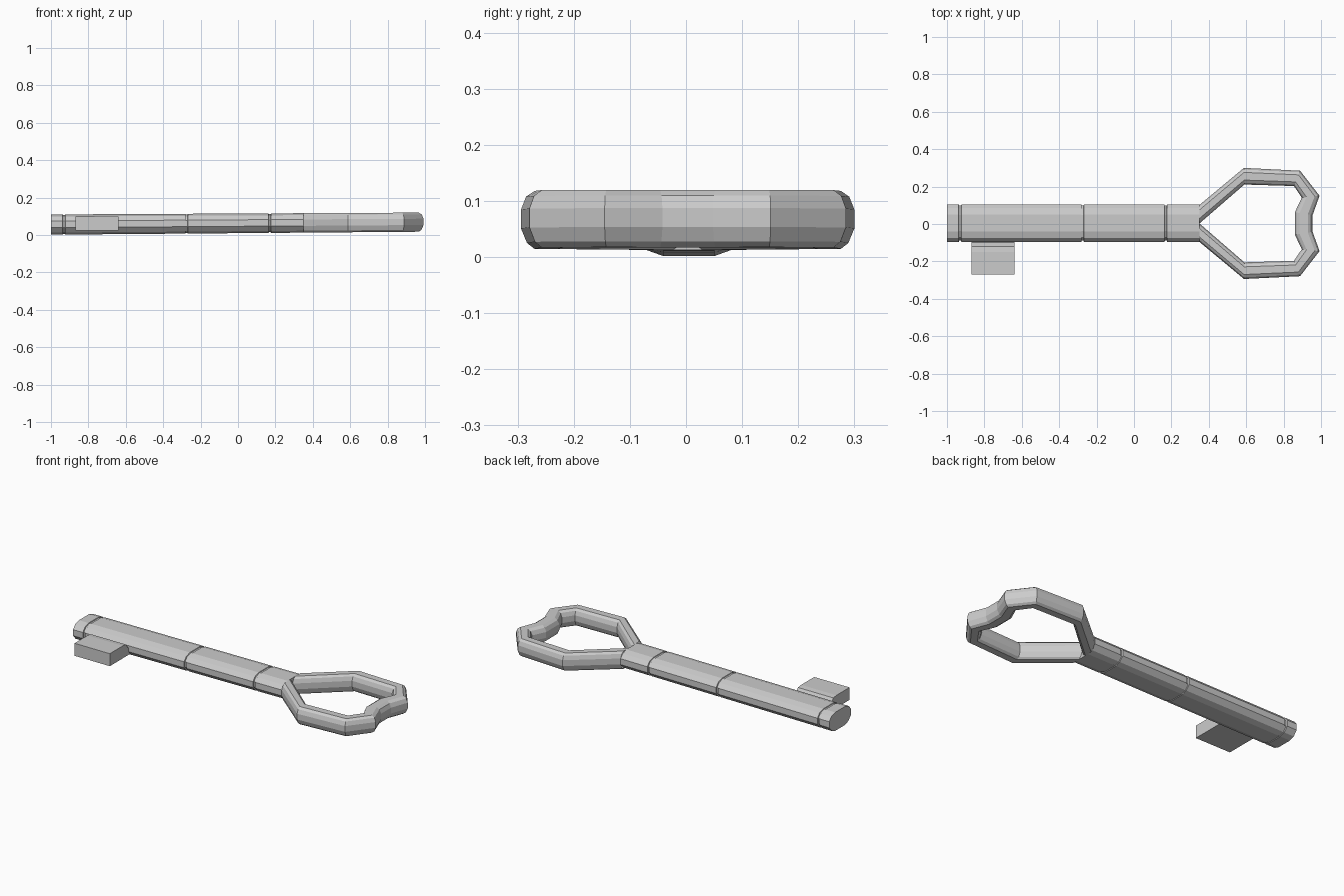
import bpy, bmesh
from mathutils import Vector

if "Cube" in bpy.data.objects:
    bpy.data.objects.remove(bpy.data.objects["Cube"])


def loft(name, rings, caps=True):
    """Skin a list of equal-length vertex rings."""
    bm = bmesh.new()
    vr = [[bm.verts.new(p) for p in ring] for ring in rings]
    n = len(vr[0])
    for a, b in zip(vr, vr[1:]):
        for i in range(n):
            j = (i + 1) % n
            bm.faces.new((a[i], a[j], b[j], b[i]))
    if caps:
        bm.faces.new(vr[0])
        bm.faces.new(vr[-1])
    bmesh.ops.recalc_face_normals(bm, faces=bm.faces)
    me = bpy.data.meshes.new(name)
    bm.to_mesh(me)
    bm.free()
    ob = bpy.data.objects.new(name, me)
    bpy.context.collection.objects.link(ob)
    return ob


# Faceted cross-section: (fraction across, fraction of height)
SECTION = [(0, .35), (0, .68), (.10, .9), (.27, 1), (.73, 1), (.90, .9),
           (1, .68), (1, .35), (.88, .1), (.73, 0), (.27, 0), (.12, .1)]


def z_range(x):
    """The key tilts slightly upward towards the bow."""
    t = (x + 1) / 2
    return 0.002 + 0.016 * t, 0.110 + 0.010 * t


def section(inner, outer, scale=1.0):
    ring = []
    for u, v in SECTION:
        u, v = 0.5 + (u - 0.5) * scale, 0.5 + (v - 0.5) * scale
        p = Vector(inner).lerp(Vector(outer), u)
        lo, hi = z_range(p.x)
        ring.append((p.x, p.y, lo + (hi - lo) * v))
    return ring


# Shaft with three thin turned grooves
stations = [(-1.0, 1.0)]
for gx in (-0.93, -0.275, 0.17):
    stations += [(gx - .007, 1), (gx - .005, .93), (gx + .005, .93), (gx + .007, 1)]
stations.append((0.35, 1.0))
loft("shaft", [section((x, -0.095), (x, 0.105), s) for x, s in stations])

# Bow: one faceted loop, inner and outer outlines mirrored about the centreline
half = [((0.35, 0.0), (0.35, 0.099)),
        ((0.59, 0.208), (0.588, 0.297)),
        ((0.855, 0.200), (0.888, 0.282)),
        ((0.897, 0.138), (0.992, 0.148)),
        ((0.860, 0.060), (0.955, 0.045))]
pairs = half + [((a[0], -a[1]), (b[0], -b[1])) for a, b in reversed(half)]
C = 0.003
loft("bow", [section((a[0], a[1] + C), (b[0], b[1] + C)) for a, b in pairs], caps=False)

# Bit: block with a recess beside the shaft
profile = [(-0.27, 0.025), (-0.27, 0.098), (-0.15, 0.098), (-0.12, 0.094),
           (-0.10, 0.065), (-0.05, 0.065), (-0.05, 0.025)]
loft("bit", [[(x, y, z) for y, z in profile] for x in (-0.868, -0.64)])
